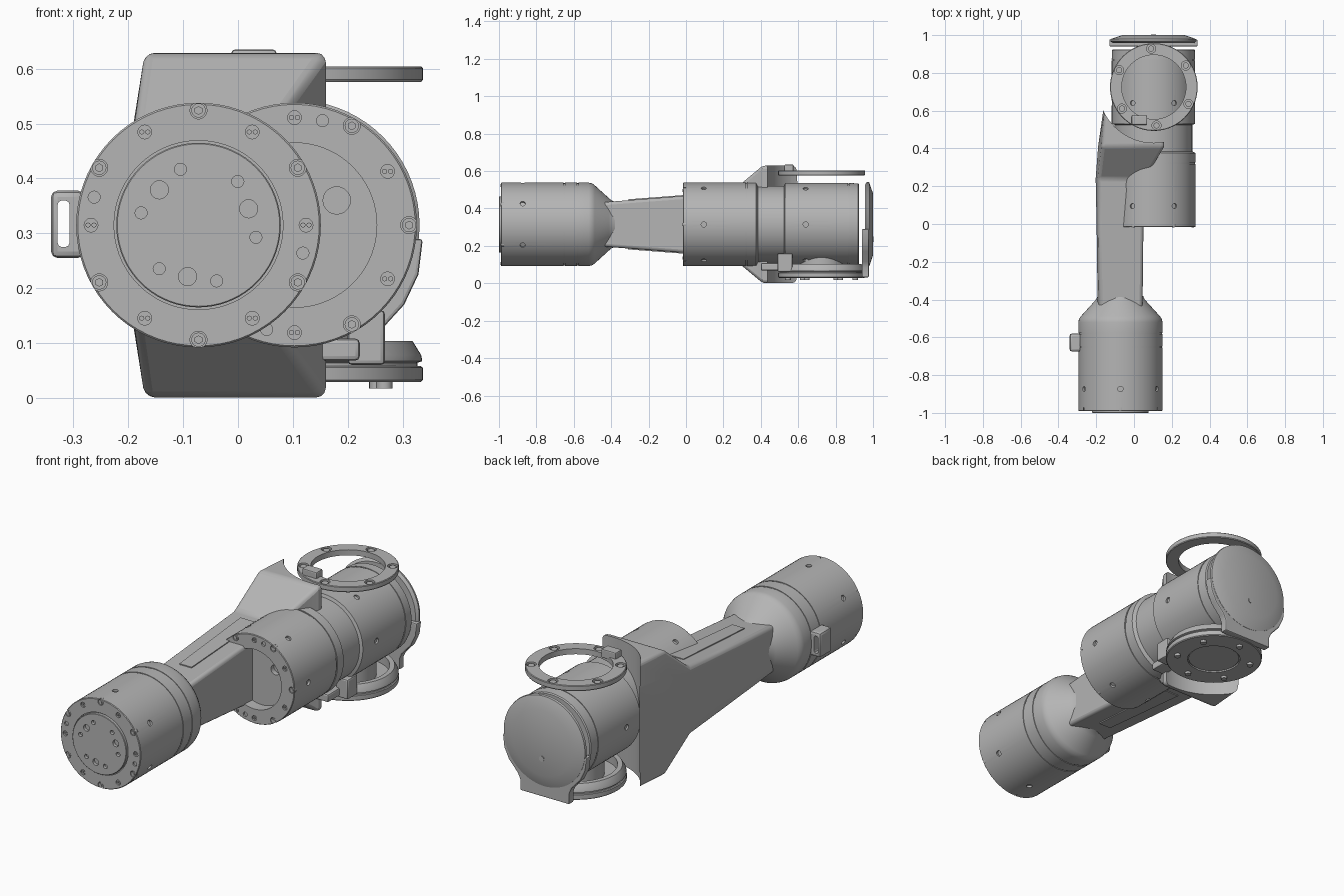
import bpy, bmesh, math
from mathutils import Vector, Matrix

if "Cube" in bpy.data.objects:
    bpy.data.objects.remove(bpy.data.objects["Cube"], do_unlink=True)

grey = bpy.data.materials.new("machined_grey")
grey.use_nodes = True
grey.diffuse_color = (0.46, 0.46, 0.46, 1)
grey.node_tree.nodes["Principled BSDF"].inputs["Base Color"].default_value = (0.46, 0.46, 0.46, 1)

ZC = 0.315                               # height of both barrel axes
AX, BX = -0.072, 0.103                   # x of lower and upper barrel
FLANGE = Vector((0.105, 0.725, 0))       # vertical axis of the wrist joint


def finish(name, bm, smooth=True):
    bmesh.ops.recalc_face_normals(bm, faces=bm.faces)
    me = bpy.data.meshes.new(name)
    bm.to_mesh(me)
    bm.free()
    me.materials.append(grey)
    ob = bpy.data.objects.new(name, me)
    bpy.context.collection.objects.link(ob)
    if smooth:
        shade(ob)
    return ob


def activate(ob):
    bpy.ops.object.select_all(action='DESELECT')
    ob.select_set(True)
    bpy.context.view_layer.objects.active = ob


def shade(ob):
    activate(ob)
    bpy.ops.object.shade_smooth_by_angle(angle=math.radians(30))


def apply(ob, mod):
    activate(ob)
    bpy.ops.object.modifier_apply(modifier=mod.name)


def bevel(ob, width, segments=2):
    m = ob.modifiers.new("Bevel", 'BEVEL')
    m.width, m.segments, m.limit_method, m.angle_limit = width, segments, 'ANGLE', math.radians(35)
    apply(ob, m)
    shade(ob)


def cut(ob, cutter):
    cutter.hide_render = True
    m = ob.modifiers.new("Cut", 'BOOLEAN')
    m.operation, m.solver, m.object = 'DIFFERENCE', 'EXACT', cutter
    apply(ob, m)
    bpy.data.objects.remove(cutter, do_unlink=True)
    shade(ob)


def lathe(name, profile, centre, axis, closed=False, n=72):
    """Revolve (radius, height) points about the y or z axis."""
    bm = bmesh.new()
    rings = []
    for r, h in profile:
        ring = []
        for i in range(1 if r == 0 else n):
            a = math.tau * i / n
            u, v = r * math.cos(a), r * math.sin(a)
            p = Vector((u, h, v)) if axis == 'Y' else Vector((u, v, h))
            ring.append(bm.verts.new(p + Vector(centre)))
        rings.append(ring)
    pairs = list(zip(rings, rings[1:])) + ([(rings[-1], rings[0])] if closed else [])
    for a, b in pairs:
        for i in range(n):
            j = (i + 1) % n
            vs = [a[i % len(a)], a[j % len(a)], b[j % len(b)], b[i % len(b)]]
            bm.faces.new(list(dict.fromkeys(vs)))
    return finish(name, bm)


def pegs(name, items):
    """One object of many small cylinders: (position, direction, radius, depth, sides)."""
    bm = bmesh.new()
    for pos, d, r, depth, sides in items:
        rot = Vector(d).to_track_quat('Z', 'Y').to_matrix().to_4x4()
        bmesh.ops.create_cone(bm, cap_ends=True, segments=sides, radius1=r, radius2=r,
                              depth=depth, matrix=Matrix.Translation(pos) @ rot)
    return finish(name, bm)


def box(name, lo, hi, width=0.008):
    bm = bmesh.new()
    bmesh.ops.create_cube(bm, size=1)
    for v in bm.verts:
        v.co = [(l + h) / 2 + c * (h - l) for l, h, c in zip(lo, hi, v.co)]
    ob = finish(name, bm)
    if width:
        bevel(ob, width)
    return ob


def polar(x, r, deg, y):
    a = math.radians(deg)
    return Vector((x + r * math.cos(a), y, ZC + r * math.sin(a)))


def face_bolts(name, barrel, x, y, first):
    """Alternating hex bolts and slotted screws around a barrel's front rim."""
    holes, heads = [], []
    Y = (0, 1, 0)
    for k in range(6):
        h = polar(x, 0.209, first + 60 * k, y)
        s = polar(x, 0.196, first + 30 + 60 * k, y)
        holes += [(h, Y, 0.0155, 0.036, 20), (s, Y, 0.0125, 0.016, 20)]
        heads += [(h + Vector((0, 0.012, 0)), Y, 0.013, 0.02, 20),
                  (h + Vector((0, 0.007, 0)), Y, 0.008, 0.016, 6)]
        for side in (-1, 1):             # halves of a slotted head
            heads.append((s + Vector((side * 0.0055, 0.006, 0)), Y, 0.0048, 0.008, 8))
    for deg in (first + 75, first + 255):
        holes.append((polar(x, 0.197, deg, y), Y, 0.011, 0.016, 16))
    cut(barrel, pegs("hole_cutter", holes))
    pegs(name, heads)


def side_pits(barrel, x, first, ys):
    items = []
    for y in ys:
        for k in range(6):
            p = polar(x, 0.222, first + 60 * k, y)
            items.append((p, p - Vector((x, y, ZC)), 0.014, 0.02, 16))
    cut(barrel, pegs("pit_cutter", items))


# Lower barrel with seams, tapered neck and raised front disc
lower = lathe("lower_barrel", [
    (0, -1), (0.148, -1), (0.150, -0.998), (0.150, -0.984), (0.154, -0.984), (0.154, -0.99),
    (0.220, -0.99), (0.223, -0.987), (0.223, -0.655), (0.220, -0.655), (0.220, -0.648),
    (0.223, -0.648), (0.223, -0.583), (0.220, -0.583), (0.220, -0.576), (0.223, -0.576),
    (0.223, -0.52), (0.219, -0.502), (0.209, -0.488), (0.14, -0.412), (0.128, -0.398),
    (0.12, -0.38), (0, -0.38)], (AX, 0, ZC), 'Y')
face_bolts("lower_barrel_bolts", lower, AX, -0.99, 90)
side_pits(lower, AX, 30, [-0.873])
disc = [(polar(AX, 0.107, 48 + 60 * k, -1), (0, 1, 0), 0.011, 0.03, 16) for k in range(6)]
disc += [(polar(AX, 0.096, 18 + 120 * k, -1), (0, 1, 0), 0.0165, 0.03, 20) for k in range(3)]
cut(lower, pegs("disc_hole_cutter", disc))

# Slotted lug on the side of the lower barrel
lug = box("side_lug", (-0.341, -0.675, 0.255), (-0.28, -0.58, 0.378), 0.012)
cut(lug, box("lug_slot_cutter", (-0.329, -0.8, 0.275), (-0.307, -0.5, 0.36), 0.008))

# Upper barrel with open front recess
upper = lathe("upper_barrel", [
    (0, 0.04), (0.15, 0.04), (0.15, -0.017), (0.220, -0.017), (0.223, -0.014),
    (0.223, 0.318), (0.219, 0.318), (0.219, 0.326), (0.223, 0.326), (0.223, 0.375),
    (0.206, 0.385), (0.206, 0.525), (0.221, 0.53), (0.221, 0.865), (0.218, 0.865),
    (0.218, 0.872), (0.221, 0.872), (0.219, 0.92), (0.214, 0.925), (0, 0.925)],
    (BX, 0, ZC), 'Y')
face_bolts("upper_barrel_bolts", upper, BX, -0.017, 0)
side_pits(upper, BX, 0, [0.095, 0.64])
cut(upper, pegs("recess_hole_cutter", [(Vector((0.18, 0.04, 0.36)), (0, 1, 0), 0.025, 0.05, 20)]))

# Arm: lofted sections (y, left x, upper left x, right x, half height) widening into a yoke
sections = [(-0.45, -0.192, -0.182, 0.045, 0.118), (0.0, -0.198, -0.188, 0.05, 0.153),
            (0.24, -0.203, -0.19, 0.058, 0.172), (0.41, -0.19, -0.17, 0.16, 0.314),
            (0.64, -0.157, -0.152, 0.16, 0.314)]
bm = bmesh.new()
loops = []
for y, xl, xt, xr, h in sections:
    pts = [(xr, h), (xt, h), (xl, h * 0.6), (xl, -h * 0.6), (xt, -h), (xr, -h)]
    loops.append([bm.verts.new((x, y, ZC + z)) for x, z in pts])
for a, b in zip(loops, loops[1:]):
    for i in range(6):
        j = (i + 1) % 6
        bm.faces.new((a[i], a[j], b[j], b[i]))
bm.faces.new(loops[0])
bm.faces.new(loops[-1])
arm = finish("arm", bm)
bevel(arm, 0.016, 3)
cut(arm, pegs("yoke_cutter", [(FLANGE + Vector((0, 0, ZC)), (0, 0, 1), 0.295, 1.2, 96)]))

# Label panels on the upper and lower arm faces
for name, s in (("upper_panel", 1), ("lower_panel", -1)):
    bm = bmesh.new()
    bmesh.ops.create_cube(bm, size=1)
    for v in bm.verts:
        y = -0.06 + 0.5 * v.co.y
        x = -0.075 + v.co.x * (0.078 + 0.02 * v.co.y)
        v.co = (x, y, ZC + s * (0.1535 + 0.076 * y + 0.008 * v.co.z))
    finish(name, bm)

# Upper flange ring with bolt holes and key block
ring = lathe("upper_flange_ring", [(0.17, 0.576), (0.229, 0.576), (0.232, 0.58), (0.232, 0.601),
             (0.229, 0.604), (0.17, 0.604)], FLANGE, 'Z', closed=True)


def flange_spots(r, z):
    return [FLANGE + Vector((r * math.cos(a), r * math.sin(a), z))
            for a in (math.radians(34 + 60 * k) for k in range(6))]


cut(ring, pegs("ring_hole_cutter", [(p, (0, 0, 1), 0.024, 0.03, 20) for p in flange_spots(0.204, 0.604)]))
pegs("ring_bolts", [(p, (0, 0, 1), 0.016, 0.012, 20) for p in flange_spots(0.204, 0.594)])
box("ring_key", (-0.012, 0.525, 0.59), (0.07, 0.575, 0.635), 0.006)

# Lower flange: solid plate, raised lip, neck and bolts
lathe("lower_flange_plate", [(0, 0.033), (0.122, 0.033), (0.122, 0.037), (0.127, 0.037), (0.127, 0.029),
      (0.228, 0.029), (0.232, 0.033), (0.232, 0.055), (0.228, 0.058), (0, 0.058)], FLANGE, 'Z')
lathe("lower_flange_lip", [(0.19, 0.055), (0.222, 0.055), (0.222, 0.064), (0.231, 0.067),
      (0.229, 0.078), (0.213, 0.104), (0.19, 0.104)], FLANGE, 'Z', closed=True)
lathe("lower_flange_neck", [(0, 0.05), (0.13, 0.05), (0.13, 0.14), (0, 0.14)], FLANGE, 'Z')
pegs("lower_flange_bolts", [(p, (0, 0, 1), 0.015, 0.022, 20) for p in flange_spots(0.18, 0.028)])
box("clamp_block", (0.145, 0.40, 0.068), (0.222, 0.53, 0.108))
box("clamp_post", (0.2, 0.49, 0.06), (0.268, 0.57, 0.16))

# Rear cover with tab reaching down to the lower flange
lathe("rear_cover", [(0, 0.958), (0.214, 0.958), (0.228, 0.968), (0.226, 0.979),
      (0.165, 1.0), (0, 1.0)], (BX, 0, ZC), 'Y')
bm = bmesh.new()
outline = [(0.234, 0.29), (0.226, 0.225), (0.2, 0.17), (0.15, 0.115), (0.137, 0.085), (0.137, 0.032)]
outline += [(-x, z) for x, z in reversed(outline)]
front = bm.faces.new([bm.verts.new((BX + x, 0.94, z)) for x, z in outline])
ext = bmesh.ops.extrude_face_region(bm, geom=[front])["geom"]
for v in ext:
    if isinstance(v, bmesh.types.BMVert):
        v.co.y = 0.978
tab = finish("rear_cover_tab", bm)
bevel(tab, 0.006)
pegs("rear_cover_screw", [(Vector((BX, 1.0, 0.235)), (0, 1, 0), 0.014, 0.006, 20)])
